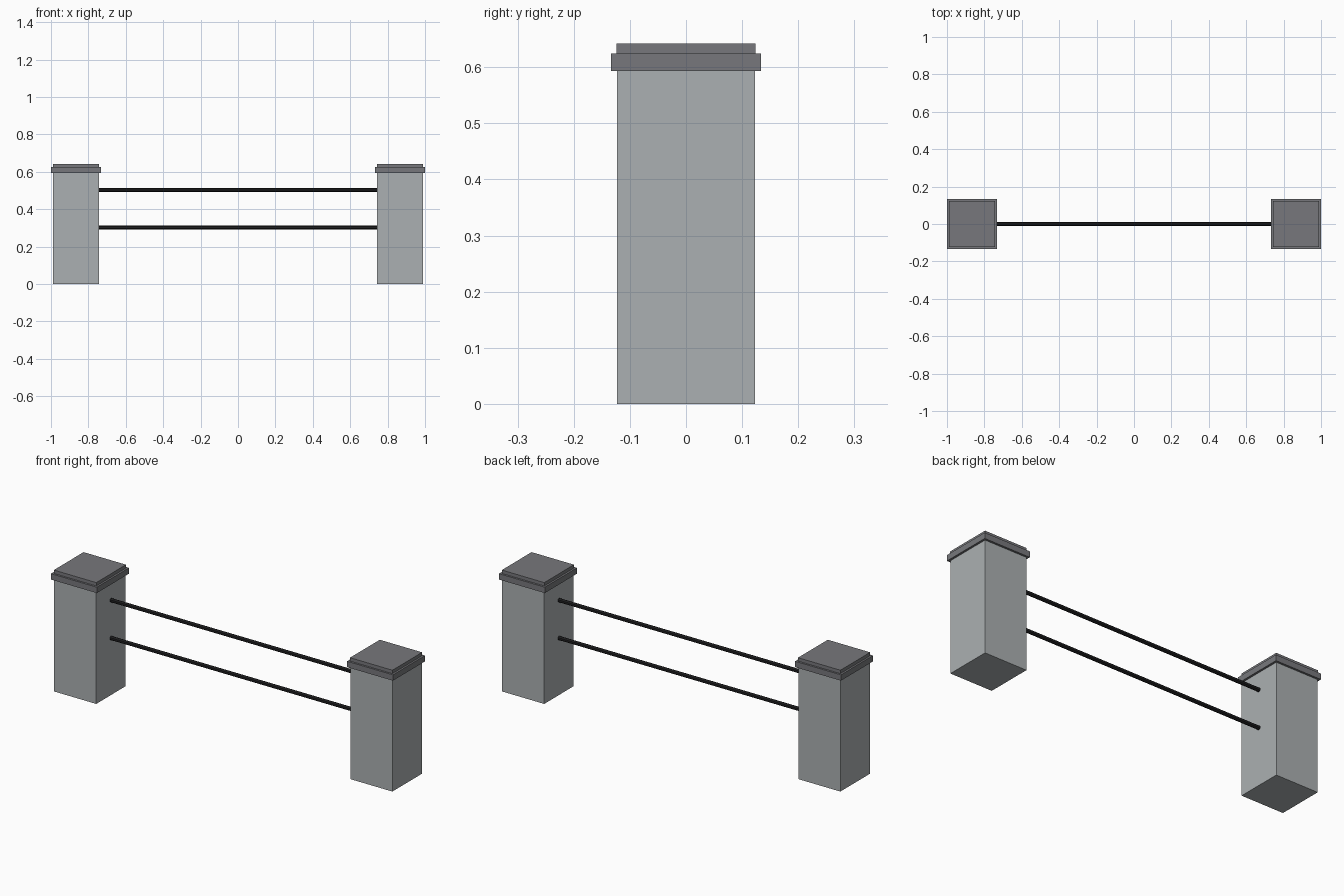
import bpy
import math

if "Cube" in bpy.data.objects:
    bpy.data.objects.remove(bpy.data.objects["Cube"])


def material(name, rgb):
    m = bpy.data.materials.new(name)
    m.diffuse_color = (*rgb, 1.0)
    m.use_nodes = True
    m.node_tree.nodes["Principled BSDF"].inputs["Base Color"].default_value = m.diffuse_color
    return m


stone = material("light_grey_stone", (0.41, 0.435, 0.445))
cap_grey = material("dark_grey_cap", (0.185, 0.187, 0.20))
black = material("black_metal", (0.013, 0.013, 0.014))


def slab(name, x, half, z0, z1, mat):
    """Square block centred on (x, 0) between two heights."""
    bpy.ops.mesh.primitive_cube_add(size=1, location=(x, 0, (z0 + z1) / 2))
    ob = bpy.context.object
    ob.name = name
    ob.scale = (2 * half, 2 * half, z1 - z0)
    bpy.ops.object.transform_apply(location=False, rotation=False, scale=True)
    ob.data.materials.append(mat)


POST_X = 0.866

# Pillars with two-step caps
for side, sx in (("left", -1), ("right", 1)):
    x = sx * POST_X
    slab(f"{side}_pillar", x, 0.123, 0.0, 0.593, stone)
    slab(f"{side}_cap_lower", x, 0.134, 0.593, 0.624, cap_grey)
    slab(f"{side}_cap_upper", x, 0.124, 0.624, 0.642, cap_grey)

# Horizontal rails, ends just inside the pillars
for name, z in (("lower_rail", 0.302), ("upper_rail", 0.502)):
    bpy.ops.mesh.primitive_cylinder_add(
        vertices=12, radius=0.01, depth=2 * (POST_X - 0.118),
        location=(0, 0, z), rotation=(0, math.pi / 2, 0))
    rail = bpy.context.object
    rail.name = name
    rail.data.materials.append(black)
    bpy.ops.object.shade_smooth_by_angle()
